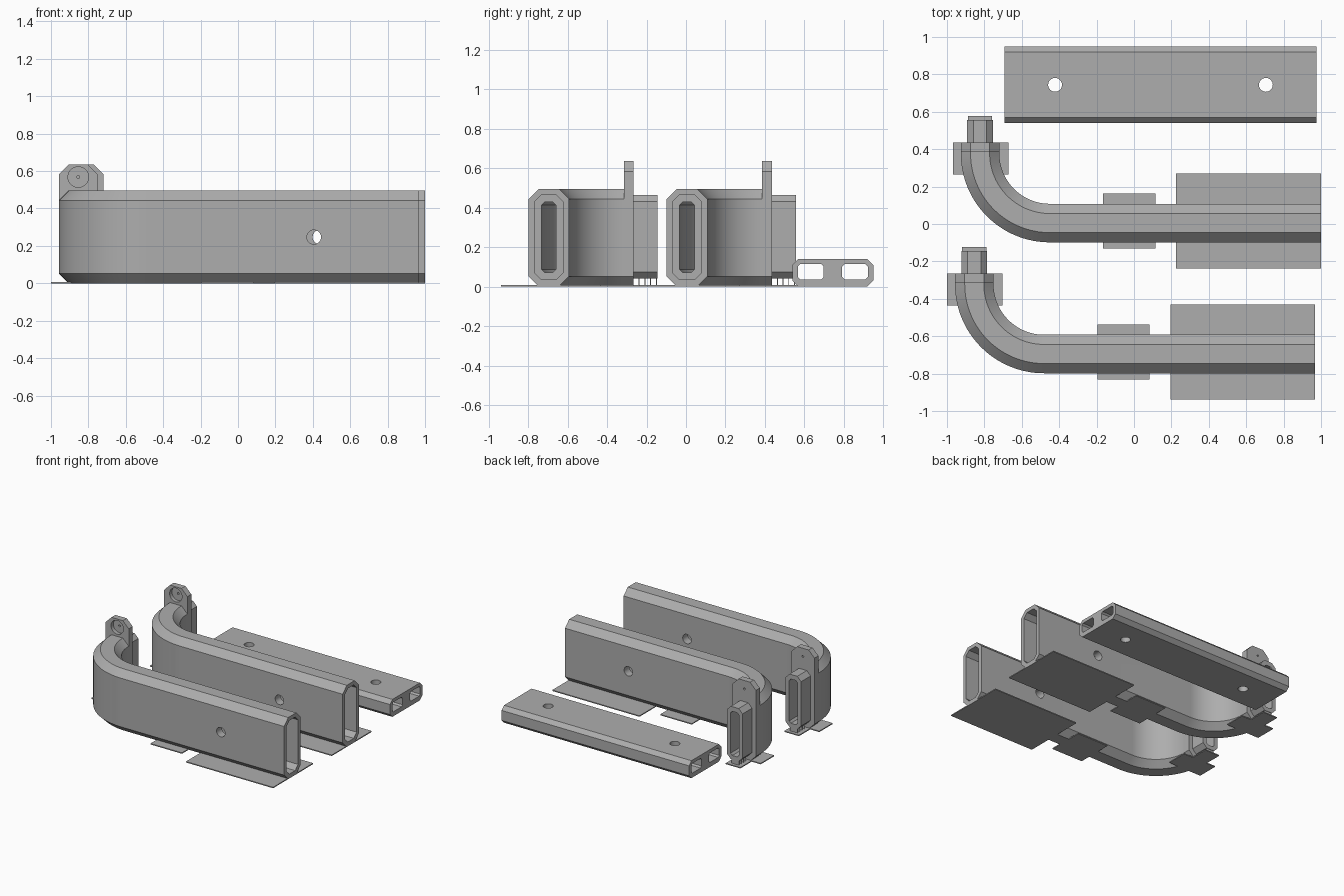
import bpy, bmesh, math
from mathutils import Matrix, Vector

if "Cube" in bpy.data.objects:
    bpy.data.objects.remove(bpy.data.objects["Cube"])

grey = bpy.data.materials.new("plain grey")
grey.diffuse_color = (0.42, 0.42, 0.42, 1)
grey.use_nodes = True
grey.node_tree.nodes["Principled BSDF"].inputs["Base Color"].default_value = grey.diffuse_color


def finish(name, bm):
    bmesh.ops.recalc_face_normals(bm, faces=bm.faces)
    me = bpy.data.meshes.new(name)
    bm.to_mesh(me)
    bm.free()
    me.materials.append(grey)
    ob = bpy.data.objects.new(name, me)
    bpy.context.collection.objects.link(ob)
    return ob


def octagon(w, h, c):
    """Chamfered rectangle centred on the origin."""
    a, b = w / 2, h / 2
    return [(a, -b + c), (a, b - c), (a - c, b), (-a + c, b),
            (-a, b - c), (-a, -b + c), (-a + c, -b), (a - c, -b)]


def sweep(name, section, path, zc):
    """Carry a section along a flat path of (x, y, heading angle)."""
    bm = bmesh.new()
    rings = []
    for x, y, t in path:
        n = Vector((-math.sin(t), math.cos(t), 0))
        rings.append([bm.verts.new((x + n.x * u, y + n.y * u, zc + v)) for u, v in section])
    k = len(section)
    for r, s in zip(rings, rings[1:]):
        for i in range(k):
            bm.faces.new((r[i], r[(i + 1) % k], s[(i + 1) % k], s[i]))
    bm.faces.new(rings[0])
    bm.faces.new(rings[-1])
    return finish(name, bm)


def box(name, x0, x1, y0, y1, z0, z1):
    bm = bmesh.new()
    m = (Matrix.Translation(((x0 + x1) / 2, (y0 + y1) / 2, (z0 + z1) / 2))
         @ Matrix.Diagonal((x1 - x0, y1 - y0, z1 - z0, 1)))
    bmesh.ops.create_cube(bm, size=1, matrix=m)
    return finish(name, bm)


def rod(name, centre, r, depth, axis, n=32):
    bm = bmesh.new()
    rot = Matrix.Rotation(math.pi / 2, 4, 'X') if axis == 'y' else Matrix()
    bmesh.ops.create_cone(bm, cap_ends=True, segments=n, radius1=r, radius2=r,
                          depth=depth, matrix=Matrix.Translation(centre) @ rot)
    return finish(name, bm)


def cut(ob, cutters):
    for c in cutters:
        mod = ob.modifiers.new("cut", 'BOOLEAN')
        mod.operation, mod.solver, mod.object = 'DIFFERENCE', 'EXACT', c
    bpy.context.view_layer.update()
    me = bpy.data.meshes.new_from_object(ob.evaluated_get(bpy.context.evaluated_depsgraph_get()))
    ob.modifiers.clear()
    ob.data = me


def smooth(ob):
    ob.data.shade_smooth()
    ob.data.set_sharp_from_angle(angle=math.radians(30))


def remove(obs):
    for o in obs:
        bpy.data.objects.remove(o)


# Shared centre line: straight run, quarter bend, short straight end
CX, CY, R, YM = -0.45, 0.378, 0.373, 0.005
XM = CX - R


def centre_line(x_start, y_end):
    pts = [(x_start, YM, math.pi)]
    for i in range(33):
        a = math.pi / 2 * i / 32
        pts.append((CX - R * math.sin(a), CY - R * math.cos(a), math.pi - a))
    return pts + [(XM, y_end, math.pi / 2)]


def build_arm(side, dx, dy):
    parts = []
    # Hollow bent arm with a wider socket at its open end
    arm = sweep(side + "_arm", octagon(0.206, 0.495, 0.052), centre_line(1.0, 0.435), 0.2475)
    bore = sweep("bore_cutter", octagon(0.074, 0.355, 0.015), centre_line(1.1, 0.7), 0.25)
    socket = sweep("socket_cutter", octagon(0.147, 0.43, 0.036),
                   [(1.1, YM, math.pi), (0.85, YM, math.pi)], 0.25)
    hole = rod("hole_cutter", (0.437, YM, 0.247), 0.038, 0.5, 'y')
    cut(arm, [bore, socket, hole])
    parts.append(arm)
    # Plug that fits the socket of the next arm
    plug = sweep(side + "_plug", octagon(0.138, 0.425, 0.034),
                 [(XM, 0.434, math.pi / 2), (XM, 0.556, math.pi / 2)], 0.2525)
    cut(plug, [bore])
    parts.append(plug)
    # Upright lug with a recessed seat and a pin hole
    bm = bmesh.new()
    prof = [(-0.103, 0.44), (0.103, 0.44), (0.103, 0.583), (0.051, 0.635),
            (-0.051, 0.635), (-0.103, 0.583)]
    f = bm.faces.new([bm.verts.new((XM + u, 0.385, z)) for u, z in prof])
    new = bmesh.ops.extrude_face_region(bm, geom=[f])["geom"]
    bmesh.ops.translate(bm, vec=(0, 0.05, 0),
                        verts=[g for g in new if isinstance(g, bmesh.types.BMVert)])
    lug = finish(side + "_lug", bm)
    seat = rod("seat_cutter", (XM, 0.365, 0.568), 0.055, 0.1, 'y')
    pin = rod("pin_cutter", (XM, 0.41, 0.568), 0.008, 0.2, 'y', 16)
    cut(lug, [seat, pin])
    parts.append(lug)
    remove([bore, socket, hole, seat, pin])
    # Thin pads on the floor
    for n, (x0, x1, y0, y1) in {"wide_pad": (0.225, 1.0, -0.238, 0.27),
                                "middle_pad": (-0.165, 0.115, -0.132, 0.162),
                                "end_pad": (-0.969, -0.672, 0.265, 0.435),
                                "plug_pad": (XM - 0.065, XM + 0.065, 0.43, 0.578)}.items():
        parts.append(box(side + "_" + n, x0, x1, y0, y1, 0, 0.008))
    # Thin ribs holding up the plug
    for i in range(4):
        y = 0.46 + i * 0.029
        parts.append(box(f"{side}_plug_rib_{i + 1}", XM - 0.034, XM + 0.034,
                         y, y + 0.005, 0.008, 0.042))
    for p in parts:
        p.data.transform(Matrix.Translation((dx, dy, 0)))
        smooth(p)


build_arm("rear", 0, 0)
build_arm("front", -0.031, -0.70)

# Flat bar with two channels along it and two screw holes
BY = 0.744
bar = sweep("flat_bar", octagon(0.41, 0.14, 0.03), [(-0.692, BY, 0), (0.975, BY, 0)], 0.07)
cutters = [sweep("channel_cutter", octagon(0.13, 0.077, 0.012),
                 [(-0.8, BY + s * 0.112, 0), (1.1, BY + s * 0.112, 0)], 0.075) for s in (-1, 1)]
cutters += [rod("screw_cutter", (x, BY, 0.07), 0.037, 0.4, 'z') for x in (-0.422, 0.705)]
cut(bar, cutters)
remove(cutters)
smooth(bar)
